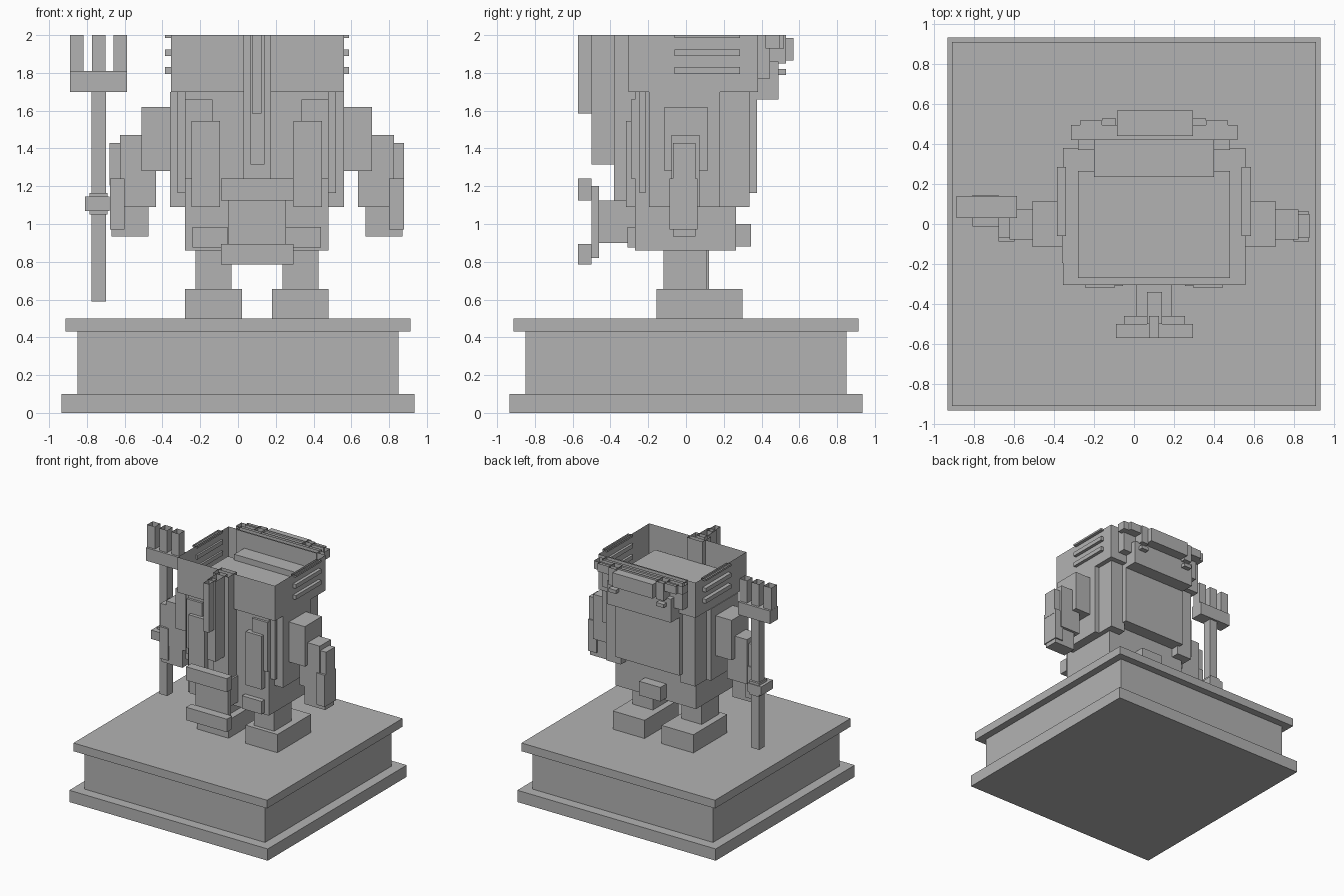
import bpy, bmesh

grey = bpy.data.materials.new("plain grey")
grey.diffuse_color = (0.45, 0.45, 0.45, 1)

MID = 0.10   # the figure stands a little right of the plinth centre
TOP = 2.0    # the model is cut off here, so parts reaching it are open


def box(name, x, y, z, mirror=False):
    """Block from (min, max) ranges; open on top when it reaches the cut."""
    bm = bmesh.new()
    spans = [x]
    if mirror:
        spans.append((2 * MID - x[1], 2 * MID - x[0]))
    for xs in spans:
        verts = bmesh.ops.create_cube(bm, size=1)["verts"]
        for v in verts:
            v.co.x = xs[1] if v.co.x > 0 else xs[0]
            v.co.y = y[1] if v.co.y > 0 else y[0]
            v.co.z = z[1] if v.co.z > 0 else z[0]
    if z[1] >= TOP:
        lids = [f for f in bm.faces if all(v.co.z > TOP - 1e-4 for v in f.verts)]
        bmesh.ops.delete(bm, geom=lids, context="FACES_ONLY")
    me = bpy.data.meshes.new(name)
    bm.to_mesh(me)
    bm.free()
    me.materials.append(grey)
    ob = bpy.data.objects.new(name, me)
    bpy.context.collection.objects.link(ob)
    return ob


# plinth
for name, r, z in (("plinth_foot", 0.935, (0, 0.10)),
                   ("plinth_core", 0.85, (0.10, 0.43)),
                   ("plinth_slab", 0.912, (0.43, 0.50))):
    box(name, (-r, r), (-r, r), z)

# feet and legs
box("feet", (0.18, 0.48), (-0.155, 0.30), (0.50, 0.655), True)
box("legs", (0.235, 0.425), (-0.12, 0.11), (0.655, 0.86), True)

# torso with side panels, ribs and back plates
box("torso", (-0.28, 0.48), (-0.27, 0.265), (0.86, 1.81))
box("side_panels", (0.48, 0.56), (-0.195, 0.18), (1.09, 1.70), True)
box("side_ribs", (0.47, 0.52), (-0.245, -0.215), (1.165, 1.70), True)
box("back_columns", (0.38, 0.52), (0.18, 0.335), (1.09, 1.70), True)
box("back_plate", (-0.20, 0.40), (0.25, 0.375), (1.165, 1.70))
box("tail_plate", (0.0, 0.20), (0.25, 0.345), (0.88, 1.0))

# front straps and pouches
box("long_straps", (0.295, 0.445), (-0.318, -0.26), (1.09, 1.545), True)
box("short_straps", (0.335, 0.48), (-0.29, -0.26), (1.24, 1.66), True)
box("pouches", (0.255, 0.44), (-0.31, -0.26), (0.875, 0.985), True)

# belly drum
box("drum_stem", (0.01, 0.19), (-0.46, -0.26), (0.90, 1.125))
box("drum_plate", (-0.05, 0.255), (-0.50, -0.46), (0.82, 1.20))
box("drum_lower_rim", (-0.09, 0.295), (-0.572, -0.50), (0.785, 0.895))
box("drum_upper_rim", (-0.09, 0.295), (-0.572, -0.50), (1.125, 1.24))

# hanging front piece in three steps
box("front_hanger_inner", (0.03, 0.175), (-0.38, -0.265), (1.125, TOP))
box("front_hanger_middle", (0.065, 0.14), (-0.50, -0.34), (1.315, TOP))
box("front_hanger_outer", (0.075, 0.125), (-0.572, -0.46), (1.585, TOP))

# head shell, side fins
box("head", (-0.355, 0.56), (-0.305, 0.38), (1.70, TOP))
for i, z in enumerate(((1.795, 1.83), (1.89, 1.925), (1.985, TOP))):
    box(f"head_fins_{i + 1}", (0.54, 0.587), (-0.06, 0.285), z, True)

# back of the head: shelf, ring and raised plate
box("rear_shelf", (-0.20, 0.40), (0.235, 0.49), (1.66, 1.86))
box("rear_ring_base", (-0.28, 0.48), (0.37, 0.445), (1.77, TOP))
box("rear_ring", (-0.315, 0.52), (0.42, 0.495), (1.93, TOP))
box("rear_plate", (-0.085, 0.295), (0.44, 0.57), (1.865, 1.985))
box("rear_studs", (0.36, 0.47), (0.48, 0.52), (1.93, TOP), True)
box("rear_hinges", (0.29, 0.36), (0.44, 0.53), (1.85, TOP), True)
box("rear_clips", (0.29, 0.36), (0.48, 0.53), (1.79, 1.82), True)

# arms
box("upper_arms", (0.56, 0.71), (-0.115, 0.115), (1.28, 1.62), True)
box("forearms", (0.635, 0.825), (-0.078, 0.072), (1.09, 1.47), True)
box("hands", (0.675, 0.87), (-0.07, 0.05), (0.935, 1.24), True)
box("elbow_pads", (0.82, 0.88), (-0.07, 0.05), (1.205, 1.43), True)
box("cuffs", (0.80, 0.878), (-0.088, 0.062), (0.97, 1.24), True)

# three-pronged fork
box("fork_handle", (-0.775, -0.70), (0.047, 0.122), (0.59, 1.70))
box("fork_crossbar", (-0.89, -0.587), (0.03, 0.14), (1.70, 1.81))
for i, cx in enumerate((-0.853, -0.7375, -0.624)):
    box(f"fork_prong_{i + 1}", (cx - 0.036, cx + 0.036), (0.048, 0.121), (1.81, TOP))
box("fork_grip_wide", (-0.81, -0.68), (-0.012, 0.145), (1.07, 1.145))
box("fork_grip_tall", (-0.785, -0.69), (0.03, 0.14), (1.05, 1.165))
